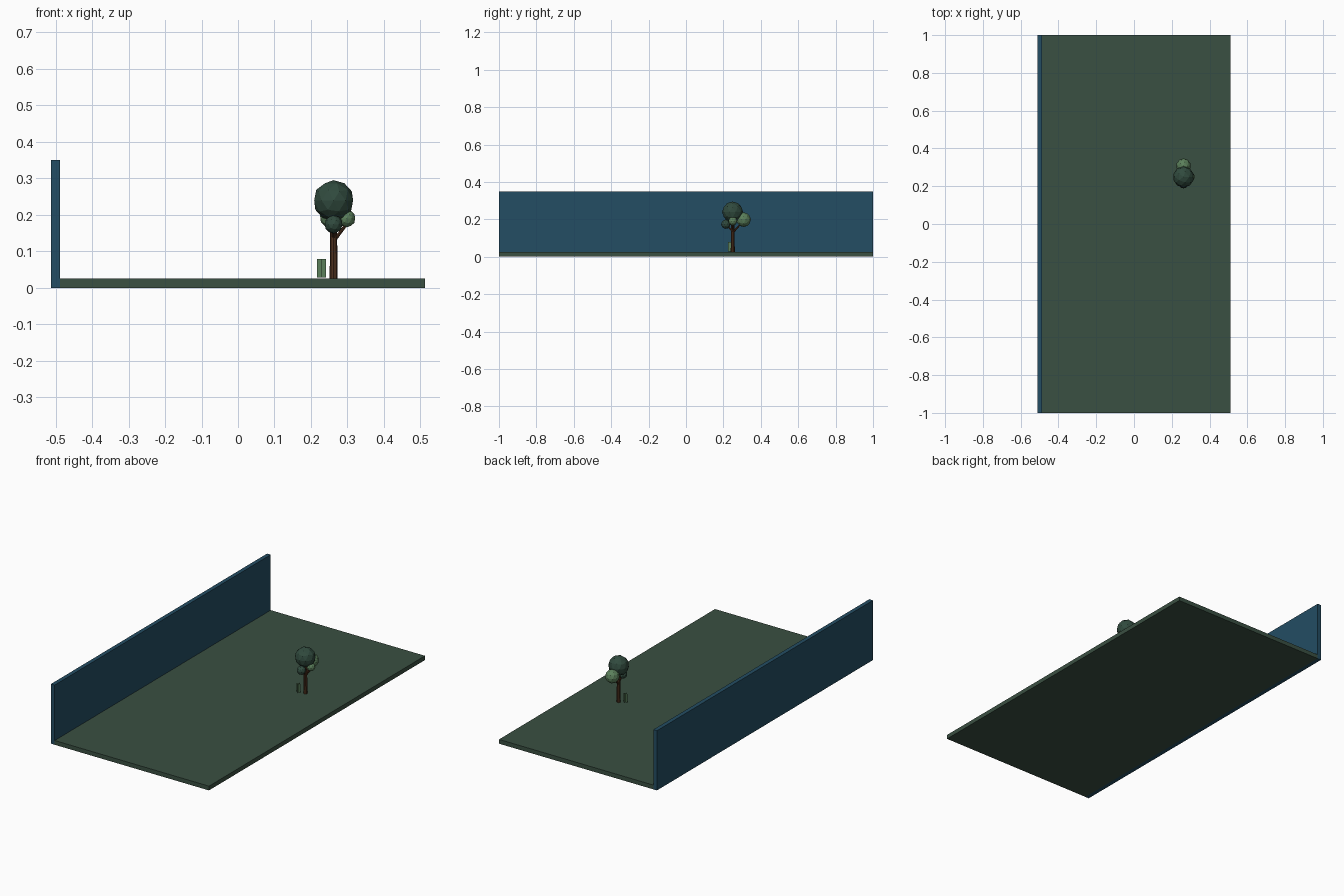
import bpy, bmesh, math
from mathutils import Vector

if "Cube" in bpy.data.objects:
    bpy.data.objects.remove(bpy.data.objects["Cube"])


def material(name, rgb):
    m = bpy.data.materials.new(name)
    m.diffuse_color = (*rgb, 1)
    m.use_nodes = True
    m.node_tree.nodes["Principled BSDF"].inputs["Base Color"].default_value = m.diffuse_color
    return m


GROUND = material("ground green", (0.042, 0.080, 0.054))
WALL = material("wall blue", (0.017, 0.074, 0.125))
DARK = material("dark leaf green", (0.030, 0.069, 0.048))
LIGHT = material("light leaf green", (0.105, 0.215, 0.105))
BARK = material("bark brown", (0.076, 0.030, 0.013))


def finish(name, bm, mat):
    me = bpy.data.meshes.new(name)
    bm.to_mesh(me)
    bm.free()
    me.materials.append(mat)
    ob = bpy.data.objects.new(name, me)
    bpy.context.collection.objects.link(ob)
    return ob


def box(name, lo, hi, mat):
    bm = bmesh.new()
    bmesh.ops.create_cube(bm, size=1)
    lo, hi = Vector(lo), Vector(hi)
    for v in bm.verts:
        v.co = (lo + hi) / 2 + v.co * (hi - lo)
    return finish(name, bm, mat)


def leaf_ball(name, centre, radius, mat):
    bm = bmesh.new()
    bmesh.ops.create_icosphere(bm, subdivisions=2, radius=radius)
    bmesh.ops.translate(bm, verts=bm.verts, vec=centre)
    return finish(name, bm, mat)


def limb(name, start, end, r1, r2, mat):
    a, b = Vector(start), Vector(end)
    bm = bmesh.new()
    bmesh.ops.create_cone(bm, cap_ends=True, segments=8, radius1=r1,
                          radius2=r2, depth=(b - a).length)
    turn = Vector((0, 0, 1)).rotation_difference(b - a)
    for v in bm.verts:
        v.co = turn @ v.co + (a + b) / 2
    return finish(name, bm, mat)


# Ground slab and long side wall
box("ground", (-0.488, -1, 0), (0.512, 1, 0.025), GROUND)
box("wall", (-0.512, -1, 0), (-0.488, 1, 0.35), WALL)

# Trunk and branches
X, Y = 0.262, 0.25
limb("trunk", (X, Y, 0.024), (X, Y, 0.20), 0.011, 0.009, BARK)
limb("right_branch", (X, Y, 0.128), (0.300, Y, 0.178), 0.005, 0.004, BARK)
limb("back_branch", (X, Y, 0.128), (X, 0.305, 0.190), 0.005, 0.004, BARK)
limb("front_branch", (X, Y, 0.135), (X, 0.215, 0.170), 0.005, 0.004, BARK)

# Leaf clumps
leaf_ball("crown", (X, 0.249, 0.239), 0.056, DARK)
leaf_ball("front_clump", (X, 0.213, 0.174), 0.025, DARK)
leaf_ball("back_clump", (X, 0.308, 0.198), 0.039, LIGHT)
leaf_ball("right_clump", (0.298, Y, 0.190), 0.024, LIGHT)

# Grass tuft of two crossed thin plates
GX, GY, W, T = 0.2285, 0.236, 0.0125, 0.0005
box("grass_plate_wide", (GX - W, GY - T, 0.028), (GX + W, GY + T, 0.079), LIGHT)
box("grass_plate_deep", (GX - T, GY - W, 0.028), (GX + T, GY + W, 0.079), LIGHT)
